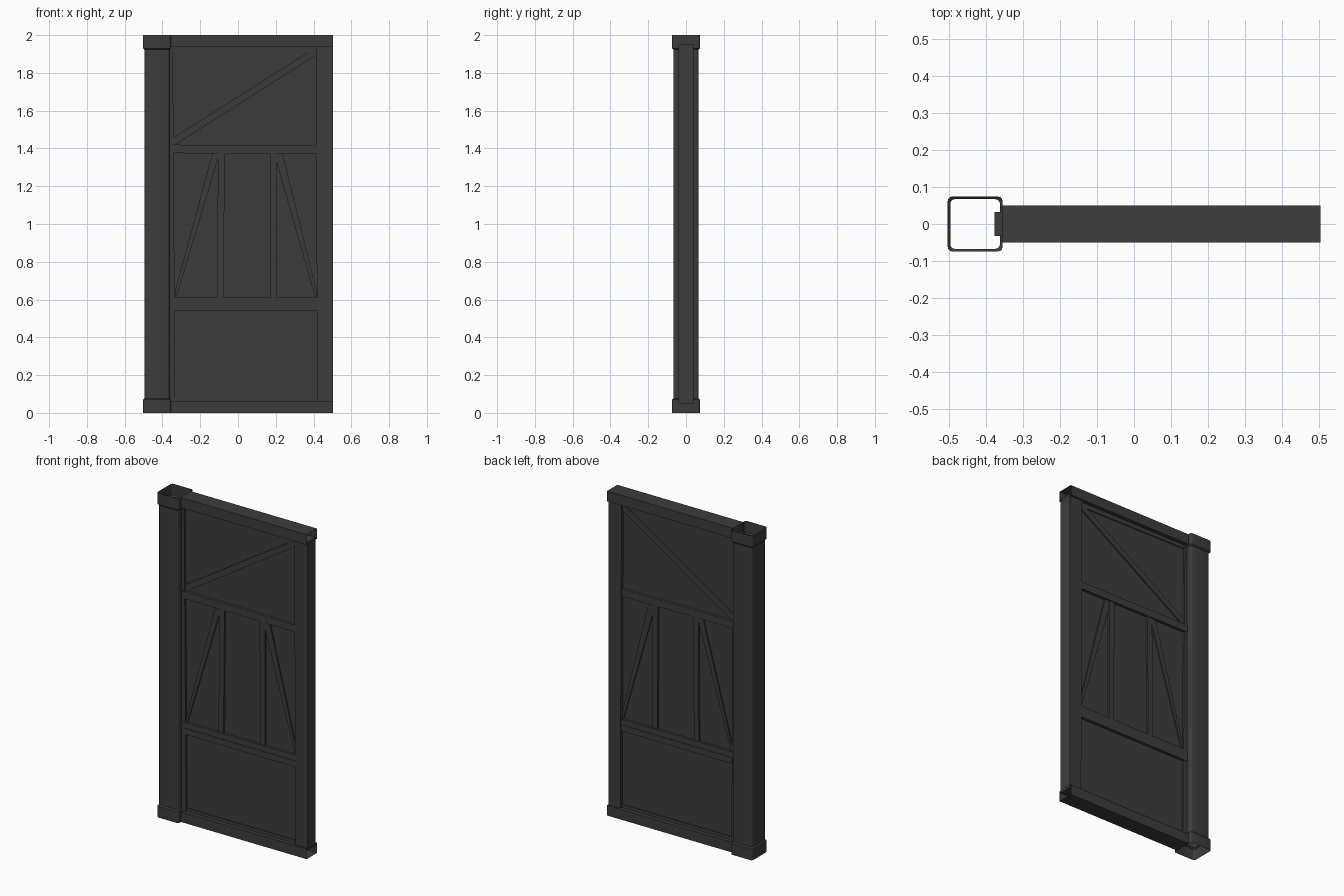
import bpy, bmesh, math

if "Cube" in bpy.data.objects:
    bpy.data.objects.remove(bpy.data.objects["Cube"])

timber = bpy.data.materials.new("dark_timber")
timber.diffuse_color = (0.045, 0.045, 0.045, 1)
timber.use_nodes = True
timber.node_tree.nodes["Principled BSDF"].inputs["Base Color"].default_value = timber.diffuse_color


def finish(name, bm):
    mesh = bpy.data.meshes.new(name)
    bm.to_mesh(mesh)
    bm.free()
    mesh.materials.append(timber)
    ob = bpy.data.objects.new(name, mesh)
    bpy.context.collection.objects.link(ob)
    return ob


def slab(name, outline, half_depth):
    """Extrude a counter-clockwise x,z outline symmetrically along y."""
    bm = bmesh.new()
    front = [bm.verts.new((x, -half_depth, z)) for x, z in outline]
    back = [bm.verts.new((x, half_depth, z)) for x, z in outline]
    bm.faces.new(front)
    bm.faces.new(back[::-1])
    n = len(outline)
    for i in range(n):
        j = (i + 1) % n
        bm.faces.new((front[i], back[i], back[j], front[j]))
    return finish(name, bm)


def beam(name, x0, x1, z0, z1, half_depth):
    return slab(name, [(x0, z0), (x1, z0), (x1, z1), (x0, z1)], half_depth)


def rounded_square(half, radius, steps=3):
    pts = []
    for k, (sx, sy) in enumerate(((1, 1), (-1, 1), (-1, -1), (1, -1))):
        for i in range(steps + 1):
            a = math.pi / 2 * (k + i / steps)
            pts.append((sx * (half - radius) + radius * math.cos(a),
                        sy * (half - radius) + radius * math.sin(a)))
    return pts


# Hollow post with a wider collar at both ends
bm = bmesh.new()
rings = []
for half, z in ((.074, 0), (.074, .07), (.067, .077), (.067, 1.923), (.074, 1.93), (.074, 2)):
    rings.append([bm.verts.new((x - .429, y, z)) for x, y in rounded_square(half, .012)])
for lo, hi in zip(rings, rings[1:]):
    for i in range(len(lo)):
        j = (i + 1) % len(lo)
        bm.faces.new((lo[i], lo[j], hi[j], hi[i]))
post = finish("post", bm)
bpy.context.view_layer.objects.active = post
post.select_set(True)
bpy.ops.object.shade_smooth_by_angle(angle=math.radians(35))

# Top and bottom rails, hollow with open ends
for name, z0, z1 in (("bottom_rail", 0, .063), ("top_rail", 1.937, 2)):
    bm = bmesh.new()
    section = [(-.05, z0), (.05, z0), (.05, z1), (-.05, z1)]
    a = [bm.verts.new((-.357, y, z)) for y, z in section]
    b = [bm.verts.new((.503, y, z)) for y, z in section]
    for i in range(4):
        j = (i + 1) % 4
        bm.faces.new((a[i], a[j], b[j], b[i]))
    bmesh.ops.recalc_face_normals(bm, faces=bm.faces)
    finish(name, bm)

# Infill panel and side studs
beam("infill_panel", -.36, .43, .05, 1.95, .02)
slab("left_stud", [(-.377, .05), (-.332, .05), (-.345, 1.95), (-.377, 1.95)], .032)
slab("right_stud", [(.42, .05), (.502, .05), (.502, 1.95), (.412, 1.95)], .04)

# Cross rails, sill strips
slab("upper_cross_rail", [(-.36, 1.375), (.44, 1.37), (.44, 1.414), (-.36, 1.42)], .037)
beam("lower_cross_rail", -.36, .44, .54, .612, .035)
beam("lower_cross_rail_lip", -.34, .42, .54, .577, .038)
beam("bottom_strip", -.34, .42, .05, .082, .026)
slab("top_strip", [(-.345, 1.915), (.42, 1.907), (.42, 1.95), (-.345, 1.95)], .026)

# Braces and uprights
slab("upper_brace", [(-.345, 1.42), (-.33, 1.42), (.412, 1.893), (.412, 1.937), (.395, 1.925), (-.345, 1.455)], .029)
slab("left_upright", [(-.11, .605), (-.077, .605), (-.07, 1.375), (-.106, 1.375)], .032)
slab("right_upright", [(.173, .605), (.205, .605), (.205, 1.375), (.17, 1.375)], .032)
slab("left_brace", [(-.335, .605), (-.328, .605), (-.106, 1.345), (-.106, 1.375), (-.135, 1.375), (-.332, .65)], .028)
slab("right_brace", [(.415, .605), (.415, .65), (.235, 1.375), (.203, 1.375), (.203, 1.33), (.41, .605)], .028)
